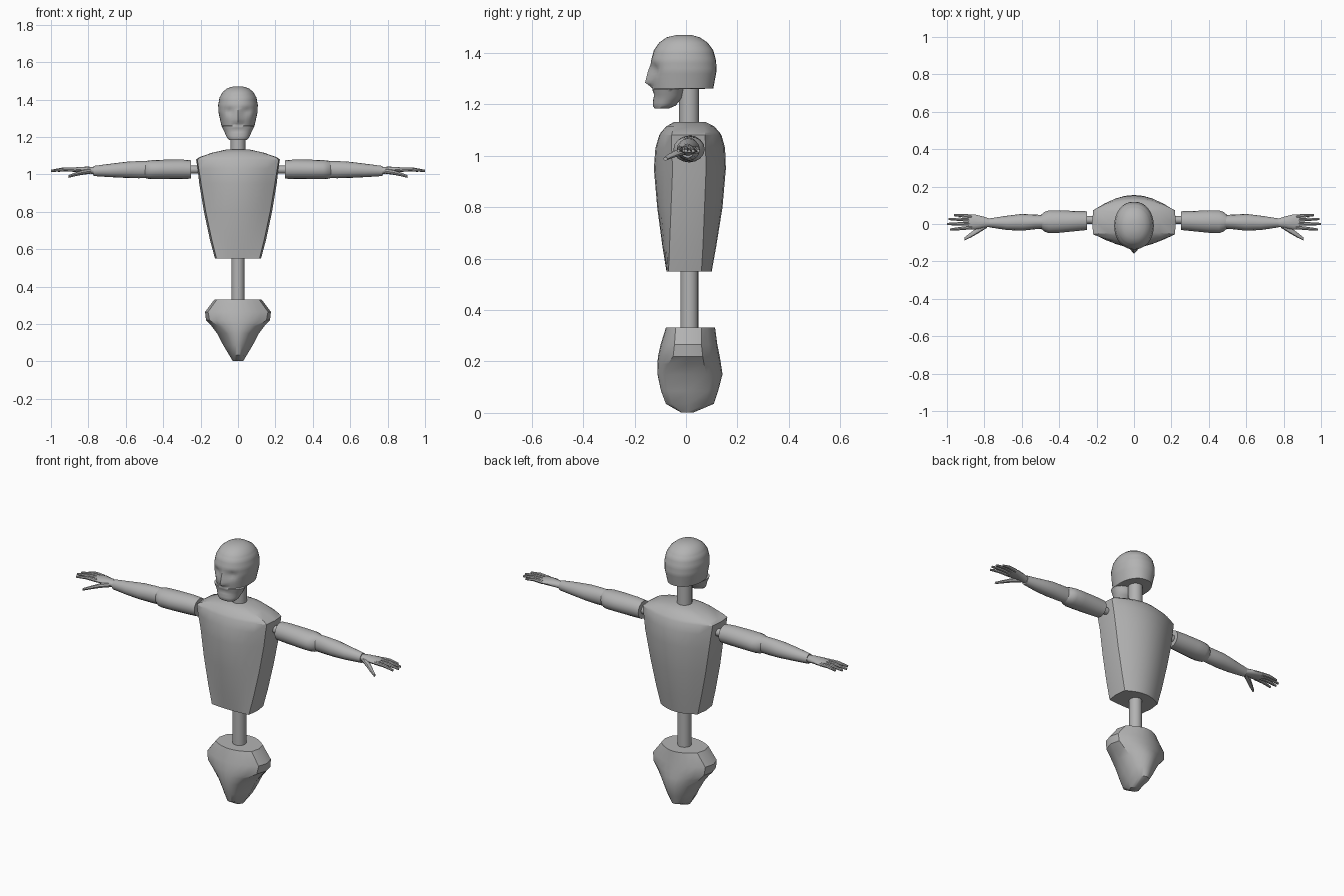
import bpy, bmesh, math

cube = bpy.data.objects.get("Cube")
if cube:
    bpy.data.objects.remove(cube, do_unlink=True)

GREY = (0.45, 0.45, 0.45, 1.0)
mat = bpy.data.materials.new("plain grey")
mat.use_nodes = True
mat.diffuse_color = GREY
mat.node_tree.nodes["Principled BSDF"].inputs["Base Color"].default_value = GREY


def loft(name, rings, angle=40):
    """Skin a list of equal-length rings, cap both ends, smooth by angle."""
    bm = bmesh.new()
    rows = [[bm.verts.new(p) for p in ring] for ring in rings]
    n = len(rows[0])
    for a, b in zip(rows, rows[1:]):
        for i in range(n):
            j = (i + 1) % n
            bm.faces.new((a[i], a[j], b[j], b[i]))
    bm.faces.new(rows[0])
    bm.faces.new(rows[-1])
    bmesh.ops.recalc_face_normals(bm, faces=bm.faces)
    mesh = bpy.data.meshes.new(name)
    bm.to_mesh(mesh)
    bm.free()
    mesh.materials.append(mat)
    obj = bpy.data.objects.new(name, mesh)
    bpy.context.collection.objects.link(obj)
    bpy.ops.object.select_all(action='DESELECT')
    obj.select_set(True)
    bpy.context.view_layer.objects.active = obj
    bpy.ops.object.shade_smooth_by_angle(angle=math.radians(angle))
    return obj


def panel_section(z, w, wf, wb, yf, cf, cb, yb):
    """Curved front and back panels joined by flatter sides."""
    steps = [i / 4 for i in range(-4, 5)]
    front = [(t * wf, cf + (yf - cf) * (1 - t * t), z) for t in steps]
    back = [(-t * wb, cb + (yb - cb) * (1 - t * t), z) for t in steps]
    mid = (cf + cb) / 2
    return front + [(w, mid, z)] + back + [(-w, mid, z)]


def tube(name, stations, side, n=12, angle=40):
    """Limb along x; stations are (x, y, z, radius_y, radius_z)."""
    rings = []
    for x, y, z, ry, rz in stations:
        rings.append([(side * x, y + ry * math.cos(k * math.tau / n),
                       z + rz * math.sin(k * math.tau / n)) for k in range(n)])
    return loft(name, rings, angle)


def column(name, r, y, z0, z1, n=20):
    return loft(name, [[(r * math.cos(k * math.tau / n), y + r * math.sin(k * math.tau / n), z)
                        for k in range(n)] for z in (z0, z1)])


# Torso: z, side, front and back half widths, front, front corner, back corner, back
loft("torso", [panel_section(*s) for s in (
    (0.55, 0.123, 0.115, 0.115, -0.076, -0.068, 0.060, 0.100),
    (0.65, 0.150, 0.140, 0.140, -0.092, -0.064, 0.066, 0.118),
    (0.80, 0.182, 0.172, 0.172, -0.112, -0.058, 0.072, 0.142),
    (0.95, 0.207, 0.197, 0.199, -0.125, -0.052, 0.078, 0.155),
    (1.03, 0.216, 0.210, 0.210, -0.119, -0.056, 0.076, 0.152),
    (1.08, 0.224, 0.218, 0.218, -0.104, -0.056, 0.074, 0.138),
    (1.092, 0.205, 0.200, 0.200, -0.097, -0.053, 0.074, 0.130),
    (1.115, 0.140, 0.136, 0.136, -0.075, -0.048, 0.068, 0.108),
    (1.132, 0.065, 0.060, 0.060, -0.045, -0.030, 0.050, 0.075))], 32)

# Pelvis, cut away at the sides for the legs
loft("pelvis", [panel_section(*s) for s in (
    (0.002, 0.028, 0.018, 0.018, -0.020, -0.015, 0.025, 0.030),
    (0.035, 0.048, 0.030, 0.035, -0.078, -0.055, 0.080, 0.108),
    (0.085, 0.078, 0.042, 0.062, -0.097, -0.070, 0.085, 0.125),
    (0.150, 0.112, 0.065, 0.098, -0.111, -0.080, 0.080, 0.142),
    (0.190, 0.142, 0.105, 0.132, -0.111, -0.070, 0.070, 0.136),
    (0.220, 0.171, 0.152, 0.158, -0.109, -0.050, 0.065, 0.131),
    (0.265, 0.176, 0.160, 0.162, -0.099, -0.045, 0.060, 0.122),
    (0.332, 0.125, 0.112, 0.112, -0.078, -0.040, 0.060, 0.113))], 35)

column("waist_post", 0.035, 0.013, 0.30, 0.57)
column("neck_post", 0.039, 0.012, 1.11, 1.28)

# Head stations: z, half width, front y, back y
HEAD = [(1.183, 0.046, -0.122, -0.068), (1.195, 0.058, -0.129, -0.040),
        (1.225, 0.072, -0.127, -0.015), (1.259, 0.088, -0.131, -0.008),
        (1.261, 0.089, -0.131, 0.106), (1.330, 0.104, -0.138, 0.119),
        (1.370, 0.106, -0.136, 0.117), (1.410, 0.099, -0.125, 0.106),
        (1.440, 0.082, -0.104, 0.084), (1.460, 0.058, -0.076, 0.054),
        (1.470, 0.025, -0.035, 0.020)]


def bump(x, z, cx, cz, sx, sz):
    return math.exp(-((x - cx) / sx) ** 2 - ((z - cz) / sz) ** 2)


def head_ring(z, w, yf, yb, n=32):
    """Oval with a raised nose, hollow eye sockets and a mouth crease."""
    ring = []
    for k in range(n):
        a = k * math.tau / n
        c, s = math.cos(a), math.sin(a)
        x = w * math.copysign(abs(c) ** 0.88, c)
        y = (yf + yb) / 2 + (yb - yf) / 2 * s
        if s < 0:
            nose = max(0, 1 - abs(z - 1.283) / (0.075 if z > 1.283 else 0.018))
            y -= 0.026 * nose * math.exp(-(x / 0.016) ** 2)
            y += 0.017 * bump(abs(x), z, 0.043, 1.335, 0.022, 0.022)
            y += 0.006 * bump(x, z, 0, 1.238, 0.035, 0.008)
        ring.append((x, y, z))
    return ring


head_rings = []
for a, b in zip(HEAD, HEAD[1:]):
    parts = max(1, round((b[0] - a[0]) / 0.011))
    for i in range(parts):
        head_rings.append(head_ring(*[p + (q - p) * i / parts for p, q in zip(a, b)]))
head_rings.append(head_ring(*HEAD[-1]))
loft("head", head_rings, 50)

# Arms and hands
for label, s in (("left", 1), ("right", -1)):
    tube(label + "_shoulder_peg", [(0.19, 0.022, 1.025, 0.021, 0.021),
                                   (0.27, 0.022, 1.025, 0.021, 0.021)], s)
    tube(label + "_upper_arm", [
        (0.250, 0.018, 1.026, 0.050, 0.049), (0.300, 0.016, 1.027, 0.053, 0.052),
        (0.400, 0.013, 1.026, 0.060, 0.052), (0.455, 0.012, 1.025, 0.061, 0.051),
        (0.480, 0.012, 1.025, 0.052, 0.049), (0.498, 0.012, 1.025, 0.036, 0.044)], s, 16)
    tube(label + "_forearm", [
        (0.470, 0.012, 1.026, 0.036, 0.045), (0.530, 0.011, 1.025, 0.039, 0.046),
        (0.600, 0.009, 1.024, 0.045, 0.043), (0.680, 0.006, 1.021, 0.038, 0.036),
        (0.772, 0.006, 1.018, 0.024, 0.027)], s, 16)
    tube(label + "_palm", [
        (0.760, 0.006, 1.018, 0.019, 0.020), (0.800, 0.009, 1.023, 0.029, 0.018),
        (0.850, 0.011, 1.025, 0.040, 0.015), (0.885, 0.011, 1.024, 0.040, 0.011)], s)
    fingers = {"little": (0.041, 0.963, 0.048), "ring": (0.022, 0.992, 0.027),
               "middle": (0.002, 1.0, 0.000), "index": (-0.018, 0.985, -0.030)}
    for finger, (y, tip_x, tip_y) in fingers.items():
        tube(f"{label}_{finger}_finger", [
            (0.865, y, 1.025, 0.010, 0.011),
            ((0.865 + tip_x) / 2, (y + tip_y) / 2, 1.027, 0.009, 0.010),
            (tip_x, tip_y, 1.019, 0.006, 0.006)], s, 8)
    tube(label + "_thumb", [
        (0.785, -0.004, 1.018, 0.016, 0.014), (0.835, -0.034, 1.010, 0.017, 0.013),
        (0.870, -0.057, 1.000, 0.014, 0.010), (0.907, -0.080, 0.988, 0.008, 0.007)], s, 8)
